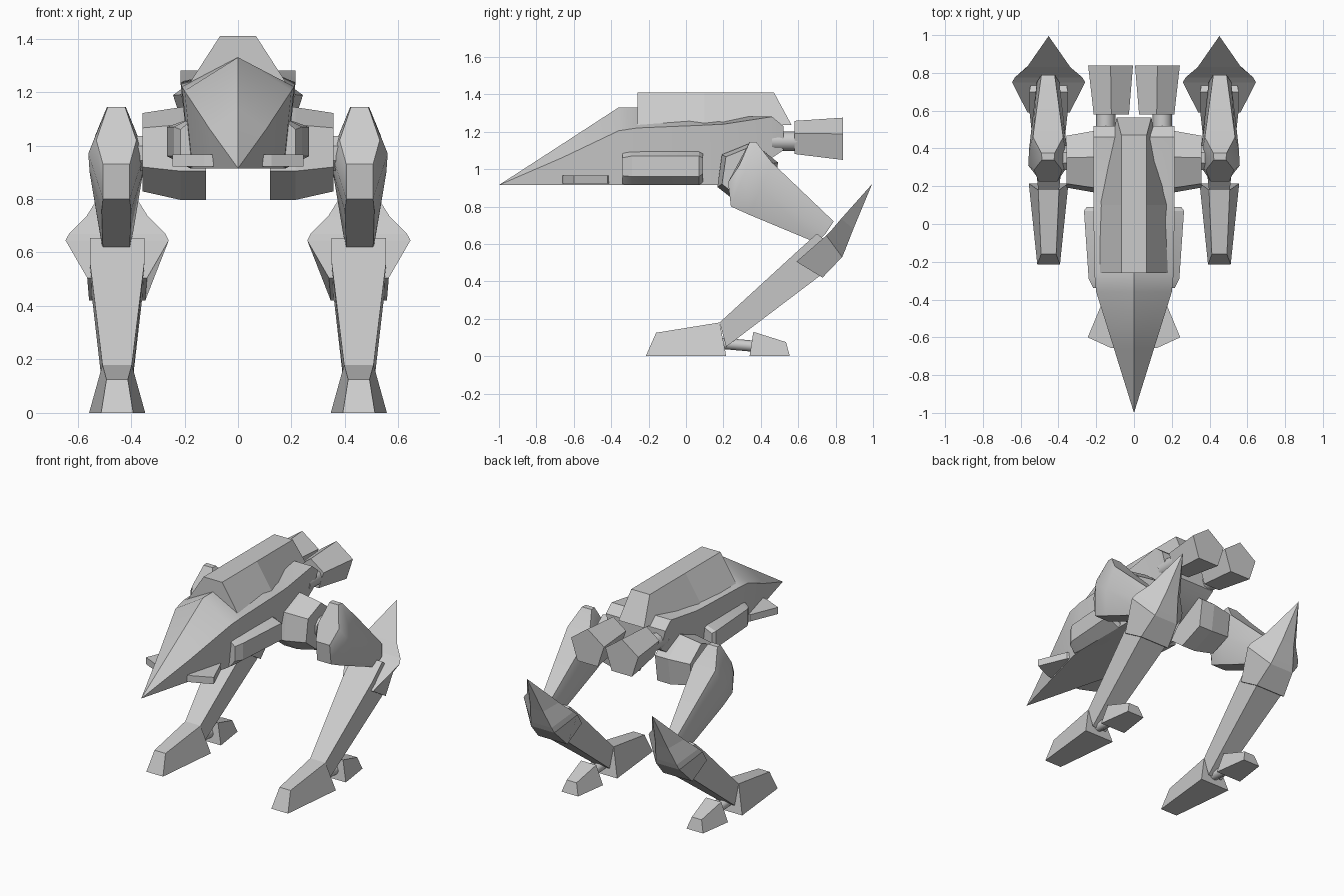
import bpy, bmesh, math
from mathutils import Vector

if "Cube" in bpy.data.objects:
    bpy.data.objects.remove(bpy.data.objects["Cube"])


def loft(name, rings, side=1, smooth=0):
    """Skin a list of equal-length point rings, capping both ends."""
    bm = bmesh.new()
    vs = [[bm.verts.new((p[0] * side, p[1], p[2])) for p in r] for r in rings]
    n = len(vs[0])
    for a, b in zip(vs, vs[1:]):
        for i in range(n):
            j = (i + 1) % n
            bm.faces.new((a[i], a[j], b[j], b[i]))
    bm.faces.new(vs[0])
    bm.faces.new(vs[-1])
    bmesh.ops.remove_doubles(bm, verts=bm.verts, dist=0.0005)
    bmesh.ops.recalc_face_normals(bm, faces=bm.faces)
    me = bpy.data.meshes.new(name)
    bm.to_mesh(me)
    bm.free()
    ob = bpy.data.objects.new(name, me)
    bpy.context.collection.objects.link(ob)
    if smooth:
        bpy.ops.object.select_all(action='DESELECT')
        ob.select_set(True)
        bpy.context.view_layer.objects.active = ob
        bpy.ops.object.shade_smooth_by_angle(angle=math.radians(smooth))
    return ob


def sym(cx, *pts):
    """Ring symmetric about x = cx from (half width, y, z) points, top to bottom."""
    right = [(cx + w, y, z) for w, y, z in pts]
    left = [(cx - w, y, z) for w, y, z in reversed(pts)]
    return right + left


def gon_y(cx, y, cz, r, n, start=90):
    """Regular polygon ring facing along y."""
    a = [math.radians(start + 360 * i / n) for i in range(n)]
    return [(cx + r * math.cos(t), y, cz + r * math.sin(t)) for t in a]


def gon_x(x, cy, cz, r, n, start):
    """Regular polygon ring facing along x."""
    a = [math.radians(start + 360 * i / n) for i in range(n)]
    return [(x, cy + r * math.cos(t), cz + r * math.sin(t)) for t in a]


# Hull: y, ridge z, edge half width, edge z, floor half width, floor z
stations = [
    (-1.00, .915, 0, .915, 0, .915),
    (-.66, 1.135, .106, 1.062, .09, .915),
    (-.36, 1.33, .20, 1.205, .17, .915),
    (-.26, 1.33, .21, 1.22, .18, .915),
    (.10, 1.29, .215, 1.235, .18, .915),
    (.20, 1.28, .215, 1.24, .18, .915),
    (.46, 1.28, .215, 1.28, .18, 1.06),
    (.52, 1.23, .215, 1.23, .18, 1.10),
]
loft("hull", [[(0, y, zt), (we, y, ze), (wb, y, zb), (-wb, y, zb), (-we, y, ze)]
              for y, zt, we, ze, wb, zb in stations], smooth=30)

# Roof armour
loft("roof_armor", [
    sym(0, (.067, -.26, 1.41), (.18, -.26, 1.235)),
    sym(0, (.067, .10, 1.41), (.18, .10, 1.235)),
    sym(0, (.067, .47, 1.41), (.092, .565, 1.235)),
])

for side, tag in ((1, "right"), (-1, "left")):
    # Thrusters with their necks
    loft("thruster_" + tag, [gon_y(.12, .58, 1.16, .098, 5),
                             gon_y(.124, .84, 1.15, .125, 5)], side, 30)
    loft("thruster_neck_" + tag, [gon_y(.15, .46, 1.15, .052, 8),
                                  gon_y(.15, .62, 1.15, .052, 8)], side, 50)

    # Side pods
    def pod(y, w, top, bottom):
        return [(.12, y, top), (.18, y, top), (w, y, top - .03),
                (w, y, bottom + .045), (.18, y, bottom), (.12, y, bottom)]
    loft("side_pod_" + tag, [pod(-.34, .215, 1.09, .92), pod(-.29, .24, 1.10, .915),
                             pod(.07, .265, 1.10, .915), pod(.09, .25, 1.09, .93)], side, 20)

    # Nose fins
    fin = [(.09, -.66), (.125, -.655), (.245, -.60), (.17, -.42), (.10, -.38)]
    loft("nose_fin_" + tag, [[(x, y, z) for x, y in fin] for z in (.922, .966)], side)

    # Hip blocks
    loft("hip_" + tag, [gon_x(.12, .33, .97, .175, 6, 22), gon_x(.215, .33, .97, .175, 6, 22),
                        gon_x(.357, .33, .975, .148, 6, 22), ], side)
    loft("hip_axle_" + tag, [gon_x(.34, .35, .97, .07, 8, 22),
                             gon_x(.45, .35, .97, .07, 8, 22)], side)

    # Thigh
    c = .455
    loft("thigh_" + tag, [
        sym(c, (.032, .34, 1.145), (.075, .285, 1.02), (.05, .225, .93)),
        sym(c, (.035, .375, 1.145), (.105, .31, .97), (.05, .24, .80)),
        sym(c, (.08, .46, 1.035), (.10, .40, .90), (.055, .34, .755)),
        sym(c, (.035, .79, .72), (.06, .75, .66), (.05, .70, .605)),
    ], side, 35)

    # Shin
    c = .452
    loft("shin_" + tag, [
        sym(c, (.055, .18, .18), (.05, .215, .05)),
        sym(c, (.102, .60, .565), (.095, .73, .44)),
        sym(c, (.102, .70, .655), (.08, .82, .56)),
    ], side)

    # Knee guard with its spike
    loft("knee_guard_" + tag, [
        sym(c, (.112, .59, .505), (.105, .73, .42)),
        sym(c, (.193, .75, .645), (.085, .835, .53)),
        sym(c, (.18, .775, .67), (.075, .85, .565)),
        sym(c, (.115, .83, .735), (.045, .895, .68)),
        sym(c, (0, .995, .92), (0, .995, .92)),
    ], side)

    # Toe, heel and the rod joining them
    loft("toe_" + tag, [
        sym(c, (.04, -.16, .125), (.06, -.215, 0)),
        sym(c, (.055, .18, .18), (.105, .215, 0)),
    ], side)
    loft("heel_" + tag, [
        sym(c, (.055, .36, .13), (.09, .34, 0)),
        sym(c, (.035, .535, .075), (.06, .555, 0)),
    ], side)
    loft("heel_rod_" + tag, [gon_y(c, .17, .07, .03, 8),
                             gon_y(c, .40, .05, .03, 8)], side, 50)
